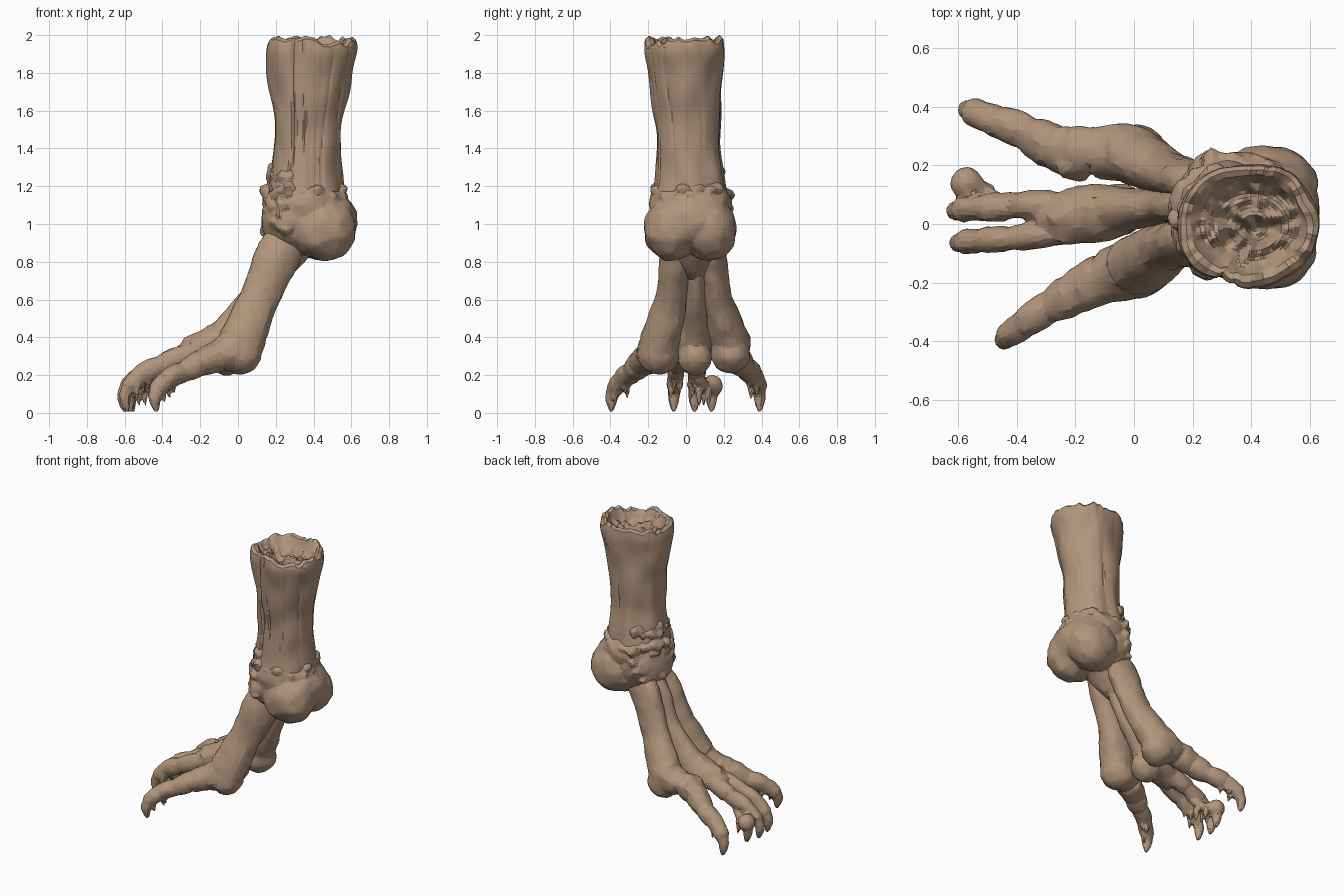
import bpy, bmesh, math, random
from mathutils import Vector, noise

if "Cube" in bpy.data.objects:
    bpy.data.objects.remove(bpy.data.objects["Cube"])

random.seed(4)
skin = bpy.data.materials.new("weathered tan")
skin.diffuse_color = (0.44, 0.30, 0.20, 1)
skin.use_nodes = True
skin.node_tree.nodes["Principled BSDF"].inputs["Base Color"].default_value = skin.diffuse_color


def finish(bm, name, voxel=0, ratio=1.0, angle=15):
    bmesh.ops.recalc_face_normals(bm, faces=bm.faces)
    me = bpy.data.meshes.new(name)
    bm.to_mesh(me)
    bm.free()
    ob = bpy.data.objects.new(name, me)
    bpy.context.collection.objects.link(ob)
    me.materials.append(skin)
    bpy.context.view_layer.objects.active = ob
    for o in bpy.context.selected_objects:
        o.select_set(False)
    ob.select_set(True)
    if voxel:
        m = ob.modifiers.new("fuse", 'REMESH')
        m.mode, m.voxel_size = 'VOXEL', voxel
        bpy.ops.object.modifier_apply(modifier=m.name)
    if ratio < 1:
        m = ob.modifiers.new("facets", 'DECIMATE')
        m.ratio = ratio
        bpy.ops.object.modifier_apply(modifier=m.name)
    bpy.ops.object.shade_smooth_by_angle(angle=math.radians(angle))
    return ob


def loft(bm, rings, caps=(True, True)):
    """Skin a list of point rings and cap the chosen ends."""
    vs = [[bm.verts.new(p) for p in r] for r in rings]
    n = len(vs[0])
    for a, b in zip(vs, vs[1:]):
        for i in range(n):
            j = (i + 1) % n
            bm.faces.new((a[i], a[j], b[j], b[i]))
    if caps[0]:
        bm.faces.new(vs[0])
    if caps[1]:
        bm.faces.new(vs[-1][::-1])


def spline(pts, steps):
    """Catmull-Rom through tuples of any length."""
    p = [pts[0]] + list(pts) + [pts[-1]]
    out = []
    for k in range(1, len(p) - 2):
        for s in range(steps):
            t = s / steps
            out.append([0.5 * (2 * b + (c - a) * t + (2 * a - 5 * b + 4 * c - d) * t * t
                               + (3 * b - a - 3 * c + d) * t ** 3)
                        for a, b, c, d in zip(*p[k - 1:k + 3])])
    return out + [list(pts[-1])]


def tube(bm, pts, steps=6, n=18, rough=0.09, wrinkle=0.0):
    """Rows are x, y, z, sideways radius, depth radius."""
    rows = spline(pts, steps)
    rings = []
    for k, (x, y, z, rs, rd) in enumerate(rows):
        t = (Vector(rows[min(k + 1, len(rows) - 1)][:3]) - Vector(rows[max(k - 1, 0)][:3])).normalized()
        side = t.cross(Vector((-0.7, 0, 0.7))).normalized()
        up = side.cross(t)
        ring = []
        for i in range(n):
            a = math.tau * i / n
            d = side * math.cos(a) * rs + up * math.sin(a) * rd
            p = Vector((x, y, z)) + d
            fold = wrinkle * max(0, math.sin(k * 1.1 + 2 * noise.noise(p * 6))) ** 3
            ring.append(p + d * (rough * noise.noise(p * 9) + rough * .7 * noise.noise(p * 25) - fold))
        rings.append(ring)
    loft(bm, rings)


def blob(bm, c, r, rough=0.05, sub=3):
    res = bmesh.ops.create_icosphere(bm, subdivisions=sub, radius=1)
    for v in res['verts']:
        p = Vector(c) + Vector(v.co[i] * r[i] for i in range(3))
        v.co = p + (p - Vector(c)) * rough * (noise.noise(p * 9) + noise.noise(p * 22))


def toe(bm, pts, tip):
    """Fleshy toe, hooked claw and torn shreds hanging behind it."""
    tube(bm, pts, rough=.14, wrinkle=0.12)
    x, y, z, r, _ = pts[-1]
    blob(bm, (x, y, z), (r * 1.05,) * 3)
    tx, ty = tip
    tube(bm, [(x, y, z, r * .9, r * .9), (tx - .002, ty, z * .65, .034, .034),
              (tx, ty, .05, .026, .026), (tx + .008, ty, .004, .008, .01)], n=10)
    back = (Vector(pts[-2][:3]) - Vector(pts[-1][:3])).normalized()
    for k, s in enumerate((-1, 1, -.4)):
        b = Vector((x, y, z)) + back * (.045 + .04 * k)
        b.y += s * .022
        tube(bm, [(b.x, b.y, b.z - .01, .022, .022), (b.x, b.y, b.z - .06, .016, .016),
                  (b.x + .01, b.y, max(.02, b.z - .105), .005, .005)], steps=3, n=8)


# shank: smooth tube with fine fissures, lumpy rim and a hollow top
fissures = [(random.uniform(0, math.tau), random.uniform(.015, .035)) for _ in range(10)]
fissures += [(-1.95, .10), (-1.75, .06)]


def shank_ring(cx, cy, z, rx, ry, n=110, jag=0.0):
    ring = []
    for i in range(n):
        a = math.tau * i / n
        s = 1.01 + .008 * math.sin(5 * a + z)
        for fa, depth in fissures:
            wander = fa + .15 * noise.noise((fa * 7, 0, z * 3))
            d = (a - wander + math.pi) % math.tau - math.pi
            fade = max(0, .6 + 1.2 * noise.noise((fa * 3, 5, z * 3)))
            s -= depth * fade * math.exp(-(d / .04) ** 2)
        p = Vector((cx + rx * s * math.cos(a), cy + ry * s * math.sin(a), z))
        q = Vector((math.cos(a) * 2.6, math.sin(a) * 2.6, z * 1.5))
        p.z += jag * (noise.noise(q) + .5 * noise.noise(q * 2.5))
        w = .018 * noise.noise(Vector((p.x * 9, p.y * 9, p.z * 5)))
        ring.append(p + Vector((math.cos(a) * w, math.sin(a) * w, 0)))
    return ring


def hollow_ring(s, z, rough, n=110):
    ring = []
    for i in range(n):
        a = math.tau * i / n
        c = 1 - s
        p = Vector((.385 + .03 * c + .24 * s * math.cos(a), -.01 * c + .205 * s * math.sin(a), z))
        k = Vector((p.x, p.y, 0)) * 14
        h = noise.noise(k) + .7 * noise.noise(k * 2.1)
        ring.append(p + Vector((0, 0, rough * h)))
    return ring


bm = bmesh.new()
profile = spline([(.35, .02, 1.15, .208, .198), (.36, .02, 1.26, .192, .182), (.365, .012, 1.42, .176, .170),
                  (.372, .006, 1.6, .188, .176), (.38, 0, 1.8, .218, .196), (.387, -.003, 1.91, .238, .21),
                  (.387, -.004, 1.965, .233, .206)], 7)
rings = []
for k, row in enumerate(profile):
    rings.append(shank_ring(*row, jag=.06 if k < 2 else (.04 if k > 37 else 0)))
rings.append(shank_ring(.387, -.003, 1.98, .215, .19, jag=.04))
rings.append(shank_ring(.387, 0, 1.97, .195, .17, jag=.04))
for i in range(14):
    t = i / 13
    rings.append(hollow_ring(.76 - .74 * t, 1.94 - .1 * t ** .6, .02 + .045 * min(1, t * 3)))
loft(bm, rings, (False, True))
finish(bm, "shank", angle=20)

# ankle: two heel lobes merging into a broad core
bm = bmesh.new()
blob(bm, (.452, -.075, .97), (.174, .148, .166), .06, 4)
blob(bm, (.452, .122, .97), (.172, .148, .166), .06, 4)
blob(bm, (.44, .024, 1.02), (.192, .225, .165), .05, 4)
blob(bm, (.31, .03, 1.03), (.185, .205, .2), .05, 4)
blob(bm, (.365, .025, 1.1), (.222, .22, .16), .05, 4)
tube(bm, [(.31, .04, .95, .15, .14), (.25, .045, .84, .12, .11), (.21, .05, .76, .07, .075)], rough=.06)
blob(bm, (.21, .05, .76), (.065, .075, .06))
# crusty folds circling the joint and piled on the instep
for k in range(30):
    a = math.tau * k / 30
    blob(bm, (.36 + .180 * math.cos(a), .025 + .175 * math.sin(a), 1.16 + random.uniform(-.03, .03)),
         (random.uniform(.035, .05), random.uniform(.035, .05), random.uniform(.025, .04)), .3, 2)
for k in range(75):
    a = math.pi + random.uniform(-1.2, 1.2)
    z = random.uniform(.95, 1.29)
    r = .188 if z < 1.2 else .158
    blob(bm, (.345 + r * math.cos(a), .025 + r * math.sin(a), z),
         (random.uniform(.025, .042), random.uniform(.035, .055), random.uniform(.025, .042)), .4, 2)
finish(bm, "ankle_and_heel", .01, .18)

# near foot bone and toe
bm = bmesh.new()
tube(bm, [(.25, -.03, .9, .085, .11), (.195, -.055, .8, .083, .118), (.12, -.078, .62, .085, .105),
          (.05, -.115, .46, .1, .118), (.0, -.15, .35, .105, .12), (-.1, -.18, .3, .09, .085)], rough=.09)
blob(bm, (.012, -.145, .315), (.112, .11, .112), .08)
blob(bm, (-.13, -.195, .29), (.075, .085, .08), .15)
toe(bm, [(-.08, -.18, .31, .08, .08), (-.18, -.225, .27, .075, .075), (-.28, -.28, .22, .062, .062),
         (-.37, -.335, .18, .055, .055), (-.425, -.375, .13, .042, .045)], (-.438, -.395))
finish(bm, "near_toe", .01, .14)

# middle foot bone splitting into two toes and a curled stump
bm = bmesh.new()
tube(bm, [(.23, .06, .9, .065, .1), (.175, .06, .8, .06, .105), (.1, .055, .62, .06, .09),
          (-.02, .05, .46, .075, .09), (-.1, .04, .37, .1, .11), (-.22, .025, .33, .095, .085),
          (-.31, .02, .285, .07, .06)], rough=.09)
blob(bm, (-.06, .048, .3), (.1, .09, .105), .08)
blob(bm, (-.21, .025, .345), (.09, .095, .085), .2)
toe(bm, [(-.25, .065, .32, .05, .06), (-.38, .065, .26, .048, .06), (-.5, .055, .21, .045, .055),
         (-.58, .05, .15, .042, .045)], (-.605, .045))
toe(bm, [(-.25, -.025, .32, .05, .06), (-.38, -.045, .26, .046, .06), (-.5, -.055, .21, .044, .055),
         (-.57, -.06, .15, .042, .045)], (-.595, -.065))
toe(bm, [(-.44, .065, .19, .03, .03), (-.5, .1, .14, .03, .03), (-.57, .138, .145, .053, .053)], (-.575, .135))
finish(bm, "middle_toes", .01, .14)

# far foot bone and toe
bm = bmesh.new()
tube(bm, [(.25, .13, .9, .075, .105), (.195, .148, .8, .07, .11), (.125, .168, .62, .072, .1),
          (.04, .21, .46, .092, .112), (-.03, .24, .37, .103, .115), (-.13, .24, .34, .088, .085)], rough=.09)
blob(bm, (.0, .237, .32), (.11, .106, .11), .08)
blob(bm, (-.19, .24, .34), (.09, .092, .08), .2)
toe(bm, [(-.15, .24, .34, .088, .08), (-.26, .258, .3, .084, .075), (-.36, .305, .25, .07, .065),
         (-.47, .35, .205, .056, .058), (-.54, .38, .15, .048, .048)], (-.565, .39))
finish(bm, "far_toe", .01, .14)
